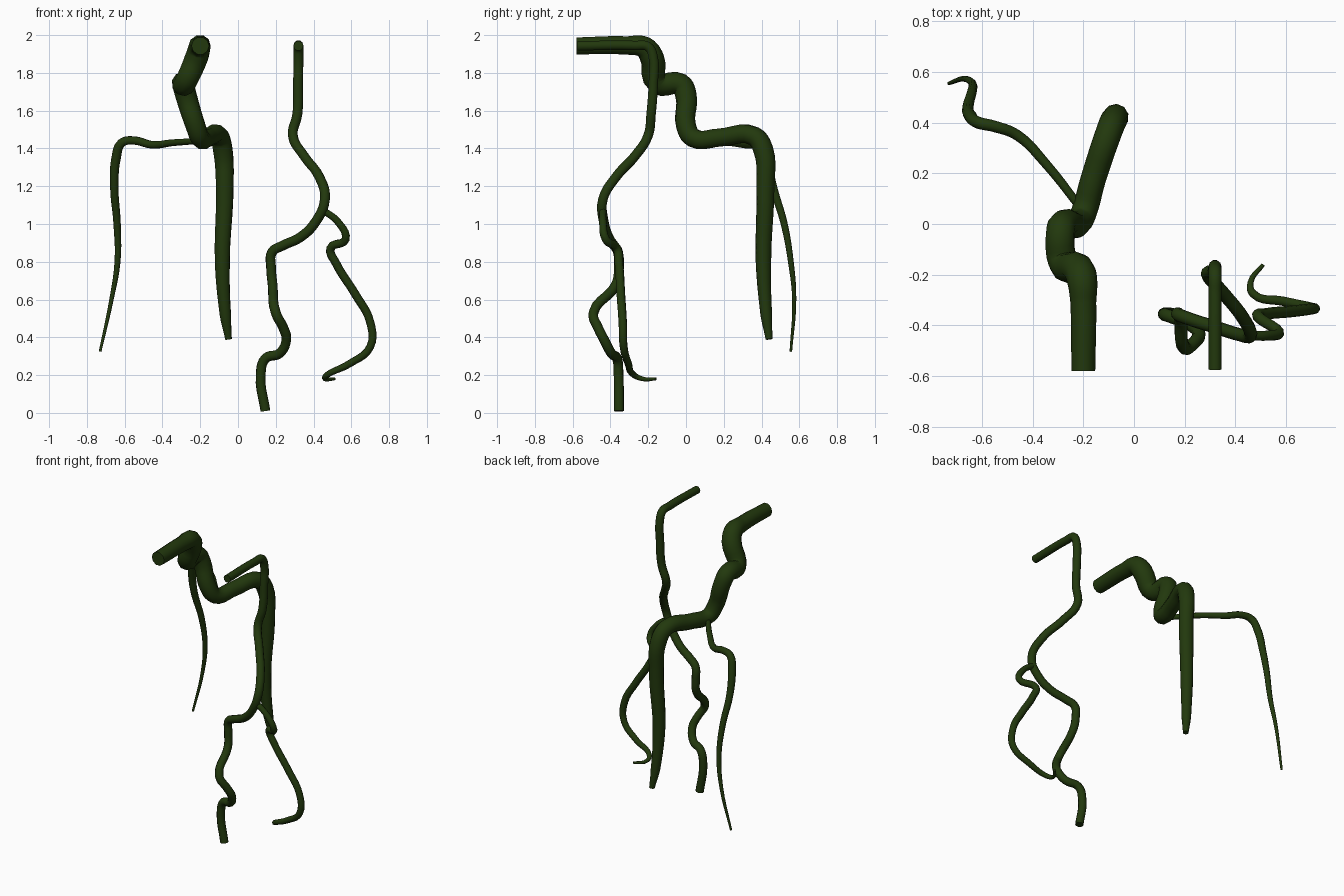
import bpy

default_cube = bpy.data.objects.get("Cube")
if default_cube:
    bpy.data.objects.remove(default_cube, do_unlink=True)

# Single dark leaf green for every vine
green = bpy.data.materials.new("dark vine green")
green.use_nodes = True
vine_colour = (.016, .04, .004, 1)
green.diffuse_color = vine_colour
green.node_tree.nodes["Principled BSDF"].inputs["Base Color"].default_value = vine_colour


def radius_along(stops, fraction):
    """Blend evenly spaced thickness stops along the vine."""
    position = fraction * (len(stops) - 1)
    index = min(int(position), len(stops) - 2)
    blend = position - index
    return stops[index] * (1 - blend) + stops[index + 1] * blend


def make_vine(name, path, thickness):
    """Sweep a tapered round tube through the path and turn it into a mesh."""
    curve = bpy.data.curves.new(name, "CURVE")
    curve.dimensions = "3D"
    curve.bevel_depth = 1
    curve.bevel_resolution = 3
    curve.resolution_u = 5
    curve.use_fill_caps = True
    spline = curve.splines.new("BEZIER")
    spline.bezier_points.add(len(path) - 1)
    for index, (point, location) in enumerate(zip(spline.bezier_points, path)):
        point.co = location
        point.handle_left_type = point.handle_right_type = "AUTO"
        point.radius = radius_along(thickness, index / (len(path) - 1))
    curve.materials.append(green)
    vine = bpy.data.objects.new(name, curve)
    bpy.context.collection.objects.link(vine)
    bpy.ops.object.select_all(action="DESELECT")
    vine.select_set(True)
    bpy.context.view_layer.objects.active = vine
    bpy.ops.object.convert(target="MESH")
    bpy.ops.object.shade_smooth_by_angle(angle=1)
    return bpy.context.object


# Thick vine: juts forward at the top, steps back and hangs to a point
make_vine("thick_vine", [
    (-.2, -.58, 1.943),
    (-.2, -.31, 1.945),
    (-.205, -.22, 1.935),
    (-.22, -.18, 1.88),
    (-.28, -.15, 1.745),
    (-.29, -.03, 1.74),
    (-.275, 0, 1.68),
    (-.225, 0, 1.52),
    (-.2, .04, 1.455),
    (-.16, .18, 1.458),
    (-.1, .36, 1.465),
    (-.08, .41, 1.39),
    (-.07, .42, 1.2),
    (-.083, .41, .8),
    (-.067, .425, .52),
    (-.05, .44, .39),
], [.047, .051, .06, .064, .06, .058, .057, .053, .051, .05, .052,
    .053, .048, .041, .031, .018])

# Thin side branch growing from the thick vine
make_vine("thick_vine_branch", [
    (-.2, .05, 1.44),
    (-.35, .24, 1.43),
    (-.46, .35, 1.42),
    (-.55, .385, 1.442),
    (-.615, .4, 1.43),
    (-.645, .425, 1.35),
    (-.655, .46, 1.2),
    (-.64, .52, 1),
    (-.638, .555, .8),
    (-.67, .573, .6),
    (-.73, .555, .325),
], [.016, .022, .025, .018, .007])

# Slender vine: winds from the top down to the ground
make_vine("slender_vine", [
    (.32, -.575, 1.943),
    (.32, -.27, 1.945),
    (.32, -.2, 1.938),
    (.32, -.173, 1.88),
    (.318, -.173, 1.75),
    (.314, -.185, 1.58),
    (.29, -.2, 1.47),
    (.35, -.27, 1.36),
    (.43, -.37, 1.25),
    (.46, -.44, 1.13),
    (.41, -.435, 1.01),
    (.33, -.41, .93),
    (.235, -.38, .885),
    (.18, -.36, .85),
    (.175, -.355, .77),
    (.183, -.37, .68),
    (.2, -.49, .53),
    (.24, -.465, .45),
    (.256, -.435, .39),
    (.22, -.395, .315),
    (.145, -.365, .288),
    (.12, -.357, .2),
    (.145, -.355, .01),
], [.026, .026])

# Thin branch looping off the slender vine
make_vine("slender_vine_branch", [
    (.44, -.44, 1.08),
    (.53, -.44, 1.01),
    (.57, -.425, .92),
    (.49, -.365, .87),
    (.52, -.355, .79),
    (.62, -.345, .63),
    (.7, -.335, .48),
    (.7, -.33, .35),
    (.59, -.305, .26),
    (.47, -.275, .2),
    (.46, -.23, .18),
    (.51, -.16, .18),
], [.018, .023, .023, .019, .008])
